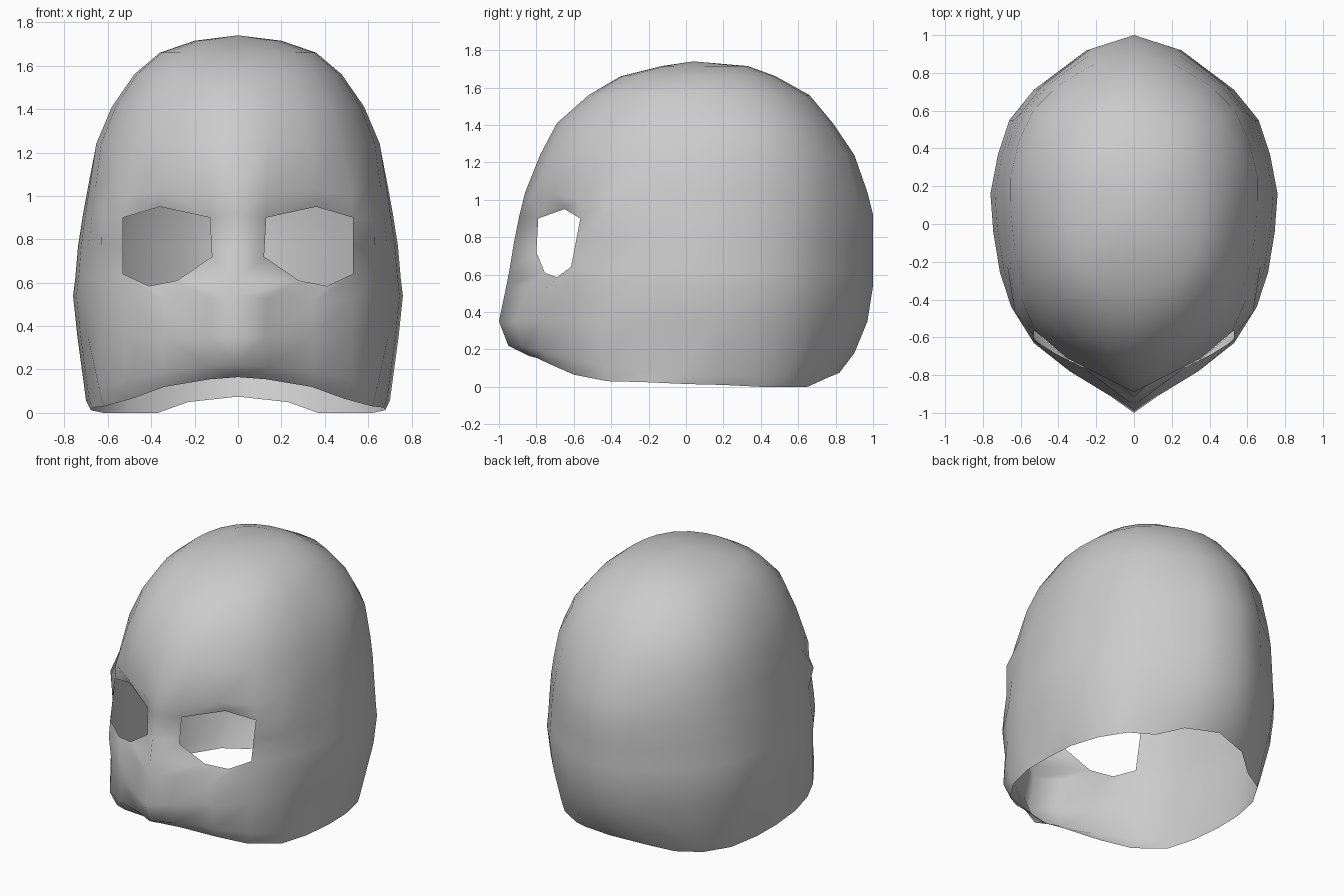
import bpy, bmesh, math

if "Cube" in bpy.data.objects:
    bpy.data.objects.remove(bpy.data.objects["Cube"])

# Half cross-section, front to back: pointed nose, wide sides
PLAN = [(0, -1), (.13, -.91), (.35, -.77), (.535, -.615), (.65, -.46), (.71, -.27), (.745, -.05),
        (.76, .16), (.72, .37), (.66, .55), (.53, .71), (.25, .92), (0, 1)]
N = len(PLAN)

# Rings from jaw to crown: height, half width, front y, back y, roundness
RINGS = [(.35, .74, -1, .97, 0), (.54, .76, -.96, 1, 0), (.62, .75, -.945, 1, 0),
         (.77, .737, -.92, 1, 0), (.92, .715, -.89, 1, .1), (1.04, .695, -.86, .97, .25),
         (1.24, .66, -.78, .90, .5), (1.41, .585, -.69, .785, .7), (1.56, .48, -.52, .66, .8),
         (1.66, .36, -.35, .48, 1), (1.715, .2, -.13, .33, 1)]

# Open bottom rim, curled inward
RIM = [(0, -.84, .165), (.13, -.80, .155), (.34, -.725, .12), (.49, -.60, .065), (.62, -.42, .03),
       (.67, -.22, .025), (.68, 0, .015), (.67, .2, .01), (.62, .4, 0), (.52, .56, 0),
       (.37, .65, 0), (.23, .76, .05), (0, .82, .075)]
JAW_Z = [.22, .215, .19, .15, .11, .08, .06, .055, .06, .08, .12, .16, .18]

# Sculpted points: (row, column) -> position
FACE = {(1, 1): (.14, -.87, .215), (1, 2): (.35, -.77, .19), (1, 3): (.53, -.62, .15),
        (1, 4): (.64, -.45, .11), (1, 8): (.65, .38, .06), (1, 9): (.56, .54, .07),
        (3, 1): (.13, -.86, .53), (3, 2): (.34, -.78, .50), (3, 3): (.53, -.63, .53),
        (4, 1): (.28, -.755, .61), (4, 2): (.41, -.69, .585), (4, 3): (.53, -.615, .64),
        (5, 1): (.12, -.80, .72), (5, 3): (.53, -.59, .77),
        (6, 1): (.13, -.79, .90), (6, 2): (.36, -.65, .95), (6, 3): (.53, -.565, .90),
        (6, 4): (.63, -.47, .89), (7, 1): (.13, -.825, 1.01), (7, 2): (.35, -.715, 1.03),
        (7, 3): (.52, -.57, 1.0)}


def section(w, front, back, round_amt):
    """Scale the plan to a ring, blending toward a full ellipse."""
    pts = []
    mid = .15 if front < -.6 else (front + back) / 2
    for i, (px, py) in enumerate(PLAN):
        a = math.pi * i / (N - 1)
        full = 1 + .05 * math.sin(2 * a) ** 2
        sx = px / .76 * (1 - round_amt) + math.sin(a) * full * round_amt
        t = (py - .15) / (1.15 if py < .15 else .85)
        t = t * (1 - round_amt) - math.cos(a) * full * round_amt
        pts.append((w * sx, mid + t * ((mid - front) if t < 0 else (back - mid))))
    return pts


rows = [RIM, [(x, y, z) for (x, y), z in zip(section(.70, -.95, .90, 0), JAW_Z)]]
for z, w, f, b, r in RINGS:
    rows.append([(x, y, z) for x, y in section(w, f, b, r)])
for (r, c), p in FACE.items():
    rows[r][c] = p

# Half shell, leaving the eye opening out
bm = bmesh.new()
eye = {(4, 1), (4, 2), (5, 1), (5, 2)}
grid = [[None if (r, c) == (5, 2) else bm.verts.new(p) for c, p in enumerate(row)]
        for r, row in enumerate(rows)]
for r in range(len(rows) - 1):
    for c in range(N - 1):
        if (r, c) not in eye:
            bm.faces.new((grid[r][c], grid[r][c + 1], grid[r + 1][c + 1], grid[r + 1][c]))
crown = bm.verts.new((0, .04, 1.74))
for c in range(N - 1):
    bm.faces.new((grid[-1][c], grid[-1][c + 1], crown))

# Mirror to the other side and weld the centre line
half = bm.verts[:] + bm.edges[:] + bm.faces[:]
copy = bmesh.ops.duplicate(bm, geom=half)["geom"]
new_verts = [g for g in copy if isinstance(g, bmesh.types.BMVert)]
new_faces = [g for g in copy if isinstance(g, bmesh.types.BMFace)]
for v in new_verts:
    v.co.x *= -1
bmesh.ops.reverse_faces(bm, faces=new_faces)
bmesh.ops.remove_doubles(bm, verts=bm.verts[:], dist=.0005)
for f in bm.faces:
    f.smooth = True

mesh = bpy.data.meshes.new("helmet_mask")
bm.to_mesh(mesh)
bm.free()
bpy.context.collection.objects.link(bpy.data.objects.new("helmet_mask", mesh))
